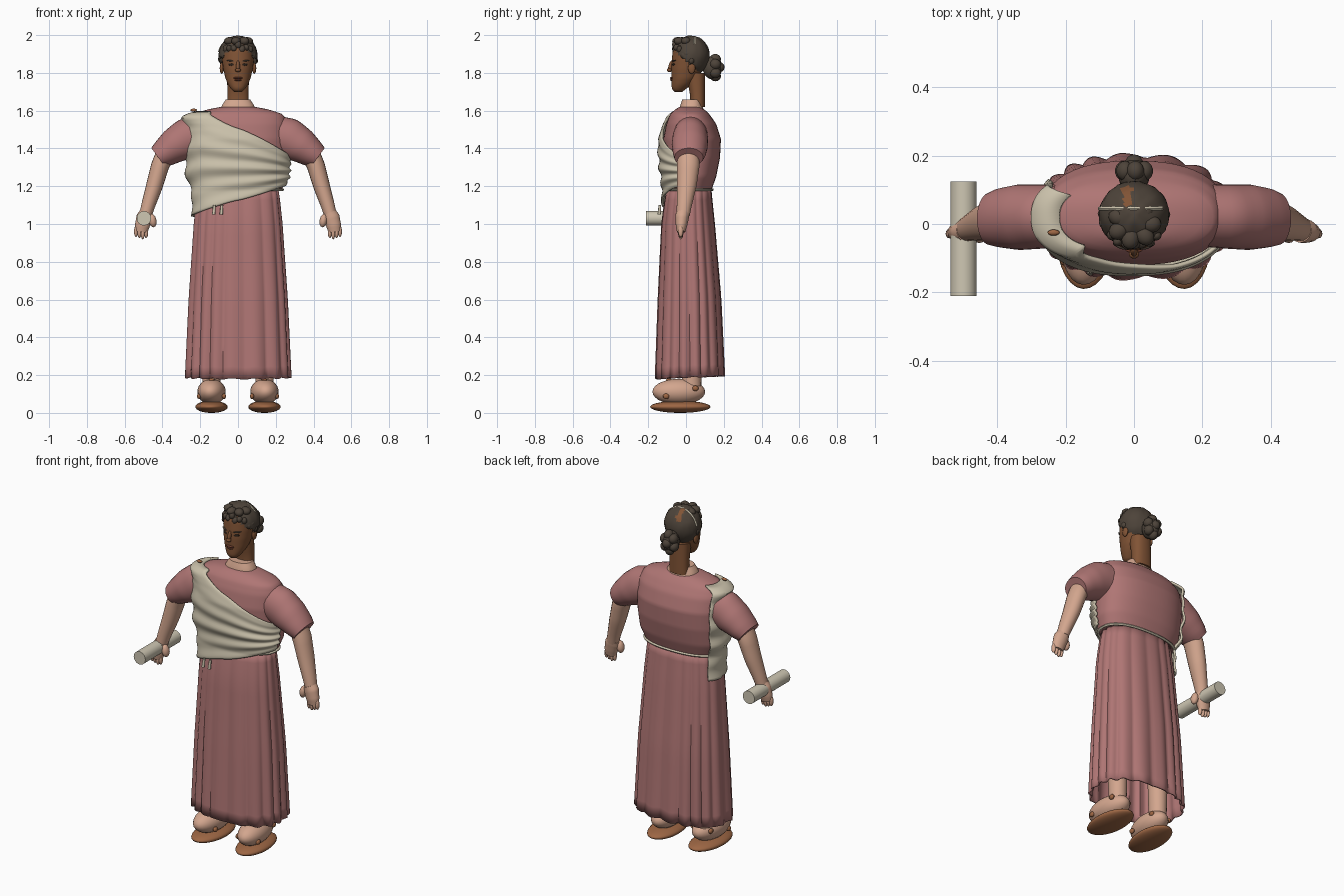
import bpy, bmesh, math
from math import sin, cos, pi, radians
from mathutils import Vector

if "Cube" in bpy.data.objects:
    bpy.data.objects.remove(bpy.data.objects["Cube"])


def material(name, r, g, b):
    m = bpy.data.materials.new(name)
    m.use_nodes = True
    m.diffuse_color = (r, g, b, 1)
    bsdf = m.node_tree.nodes["Principled BSDF"]
    bsdf.inputs["Base Color"].default_value = (r, g, b, 1)
    bsdf.inputs["Roughness"].default_value = 0.8
    return m


ROSE = material("rose cloth", 0.43, 0.18, 0.175)
CREAM = material("cream cloth", 0.60, 0.54, 0.41)
PAPER = material("parchment", 0.62, 0.57, 0.45)
FACE = material("dark skin", 0.22, 0.088, 0.036)
SKIN = material("light skin", 0.65, 0.38, 0.27)
HAIR = material("dark hair", 0.075, 0.057, 0.042)
LEATHER = material("leather", 0.34, 0.135, 0.058)
INK = material("eye dark", 0.02, 0.014, 0.01)
LIP = material("lip", 0.15, 0.045, 0.025)


def finish(ob, mat, angle=50):
    ob.data.materials.append(mat)
    bpy.ops.object.select_all(action='DESELECT')
    ob.select_set(True)
    bpy.context.view_layer.objects.active = ob
    bpy.ops.object.shade_smooth_by_angle(angle=radians(angle))
    return ob


def surface(name, fn, nu, nv, mat, wrap=True, caps=False, thick=0):
    """Skin a grid of points fn(u, v), u and v from 0 to 1."""
    bm = bmesh.new()
    cols = nu if wrap else nu + 1
    rows = [[bm.verts.new(fn(i / nu, j / nv)) for i in range(cols)] for j in range(nv + 1)]
    for a, b in zip(rows, rows[1:]):
        for i in range(nu):
            k = (i + 1) % cols
            bm.faces.new((a[i], a[k], b[k], b[i]))
    if caps:
        bm.faces.new(rows[0][::-1])
        bm.faces.new(rows[-1])
    bmesh.ops.recalc_face_normals(bm, faces=bm.faces)
    me = bpy.data.meshes.new(name)
    bm.to_mesh(me)
    bm.free()
    ob = bpy.data.objects.new(name, me)
    bpy.context.collection.objects.link(ob)
    if thick:
        mod = ob.modifiers.new("thickness", 'SOLIDIFY')
        mod.thickness, mod.offset = thick, -1
    return finish(ob, mat)


def ball(name, loc, size, mat, rot=(0, 0, 0), seg=20):
    bpy.ops.mesh.primitive_uv_sphere_add(segments=seg, ring_count=seg // 2, location=loc, rotation=rot)
    ob = bpy.context.object
    ob.name, ob.scale = name, size
    return finish(ob, mat)


def lerp_table(table, t):
    """Interpolate rows keyed by their first number."""
    t = min(max(t, table[0][0]), table[-1][0])
    for a, b in zip(table, table[1:]):
        if t <= b[0]:
            f = (t - a[0]) / (b[0] - a[0])
            return [p + (q - p) * f for p, q in zip(a, b)]


def section(table, ang, z, out=0.0, power=0.85):
    """Point on a rounded body whose rows are (z, half width, front y, back y)."""
    _, rx, yf, yb = lerp_table(table, z)
    bend = lambda c: math.copysign(abs(c) ** power, c)
    return Vector(((rx + out) * bend(cos(ang)),
                   (yf + yb) / 2 + ((yb - yf) / 2 + out) * bend(sin(ang)), z))


def body(name, table, mat, nu=48, nv=30, **kw):
    lo, hi = table[0][0], table[-1][0]
    return surface(name, lambda u, v: section(table, u * 2 * pi, lo + (hi - lo) * v, power=kw.get("power", 0.85)),
                   nu, nv, mat, caps=True)


def tube(name, path, mat, nu=20, nv=16):
    """Tube along rows of (t, x, y, z, radius in xz plane, radius in y)."""
    def fn(u, v):
        _, x, y, z, ra, rb = lerp_table(path, v)
        a, b = lerp_table(path, max(v - 0.1, 0)), lerp_table(path, min(v + 0.1, 1))
        d = Vector((b[1] - a[1], 0, b[3] - a[3])).normalized()
        return Vector((x, y, z)) + Vector((-d.z, 0, d.x)) * ra * cos(u * 2 * pi) + Vector((0, rb * sin(u * 2 * pi), 0))
    return surface(name, fn, nu, nv, mat, caps=True)


# Tunic top
TORSO = [(1.00, .238, -.13, .15), (1.10, .225, -.12, .14), (1.18, .232, -.10, .135), (1.25, .258, -.105, .16),
         (1.35, .265, -.115, .18), (1.45, .268, -.12, .185), (1.53, .262, -.105, .16),
         (1.58, .24, -.085, .125), (1.605, .17, -.06, .10), (1.62, .09, -.035, .075)]
body("tunic_top", TORSO[2:], ROSE, nv=36)

# Pleated skirt, open at the hem
SKIRT = [(.18, .278, -.158, .2), (.6, .26, -.145, .182), (1.0, .234, -.128, .15),
         (1.12, .222, -.113, .138), (1.19, .212, -.1, .132)]


def skirt_point(u, v):
    a = u * 2 * pi
    fold = abs(sin(9 * a + 0.8 * sin(3 * a))) - 0.5
    p = section(SKIRT, a, .18 + 1.01 * v, fold * 0.016 * (1 - 0.7 * v))
    p.z += (1 - v) * 0.008 * (1 + sin(a) + 0.4 * sin(18 * a))
    return p


surface("skirt", skirt_point, 180, 16, ROSE, thick=0.008)


# Draped sash: from the left waist across the chest and over the right shoulder
def sash_point(u, v):
    a = radians(-8 - 204 * u)
    x = 0.265 * cos(a)
    top = min(1.507 - 0.545 * x, 1.598)
    low = 1.125 + 0.29 * x
    if sin(a) > 0:
        low = 1.04
    z = low + (top - low) * v
    folds = 0.007 * sin(2 * pi * (4.5 * v + 0.6 * u)) * sin(pi * min(v * 1.1, 1))
    front = max(-sin(a), 0) * 0.016 * sin(pi * v) ** 0.5
    shoulder = 0.04 * max(-cos(a), 0) ** 2 * max(0, 1 - abs(z - 1.565) / 0.05)
    return section(TORSO, a, z, 0.016 + folds + front + shoulder)


surface("sash", sash_point, 70, 44, CREAM, wrap=False, thick=0.012)


# Waist cord, its two ends and the shoulder pin
def cord_point(u, v):
    p = section(TORSO, u * 2 * pi, 1.182, 0.004 + 0.007 * cos(v * 2 * pi))
    p.z += 0.007 * sin(v * 2 * pi)
    return p


surface("waist_cord", cord_point, 60, 8, CREAM)
for x in (-.125, -.085):
    tube("cord_end", [(0, x, -.138, 1.1, .007, .007), (1, x - .004, -.142, 1.05, .009, .009)], CREAM, 8, 2)
ball("shoulder_pin", (-.235, -.025, 1.603), (.018, .009, .008), LEATHER, seg=12)

# Neck and head
body("neck_base", [(1.58, .10, -.04, .1), (1.625, .088, -.032, .088), (1.658, .065, -.02, .08)], SKIN, nv=4)
body("neck", [(1.62, .058, .022, .1), (1.68, .056, .022, .1), (1.80, .058, 0, .1)], FACE, nu=24, nv=6)
HEAD = [(1.70, .022, -.062, -.02), (1.715, .037, -.075, .0), (1.74, .053, -.076, .03), (1.77, .066, -.076, .06),
        (1.82, .078, -.078, .09), (1.87, .085, -.075, .105), (1.92, .085, -.07, .11),
        (1.96, .07, -.05, .09), (1.985, .03, -.01, .05)]
body("head", HEAD, FACE, nu=32, nv=28, power=0.95)
ball("nose_bridge", (0, -.08, 1.835), (.010, .013, .032), FACE, (radians(-14), 0, 0))
ball("nose_tip", (0, -.088, 1.815), (.015, .013, .011), FACE)
ball("upper_lip", (0, -.076, 1.773), (.025, .009, .006), LIP)
ball("lower_lip", (0, -.075, 1.763), (.02, .009, .006), LIP)
for s in (-1, 1):
    ball("eye", (s * .036, -.066, 1.844), (.017, .006, .007), INK, (0, s * radians(-8), s * radians(20)), 12)
    ball("eyebrow", (s * .04, -.064, 1.864), (.024, .008, .004), HAIR, (0, s * radians(-8), s * radians(22)), 12)
    ball("ear", (s * .086, .03, 1.825), (.011, .02, .03), FACE, seg=12)

# Hair cap trimmed along a sloping hairline
hair = ball("hair", (0, .027, 1.891), (.103, .098, .106), HAIR, seg=40)
bm = bmesh.new()
bm.from_mesh(hair.data)
world = lambda p: Vector((p.x * .103, p.y * .098 + .027, p.z * .106 + 1.891))
trim = [f for f in bm.faces if (lambda p: p.z < 1.925 - 0.95 * (p.y + .065))(world(f.calc_center_median()))]
bmesh.ops.delete(bm, geom=trim, context='FACES')
for v in bm.verts:
    v.co *= 1 + 0.022 * sin(13 * v.co.x + 5 * v.co.z) * sin(9 * v.co.y)
hair.data.materials.append(FACE)
for f in bm.faces:
    p = world(f.calc_center_median())
    if abs(p.x + .02) < .014 and .055 < p.y < .11 and p.z > 1.93:
        f.material_index = 1
bm.to_mesh(hair.data)
bm.free()

# Curls along the hairline
for i in range(13):
    a = radians(-180 + 15 * i)
    y = .03 + .088 * sin(a)
    ball("hairline_curl", (.088 * cos(a), y, 1.94 - 0.75 * (y + .06) + .012 * sin(i * 2.4)),
         (.018, .016, .021), HAIR, (0, i, i), 12)
for i in range(7):
    a = i * 0.9
    ball("crown_curl", (.05 * cos(a), .0 + .045 * sin(a), 1.968), (.03, .026, .022), HAIR, (0, 0, a), 12)

# Bun of coiled locks
ball("bun_core", (0, .14, 1.828), (.045, .052, .062), HAIR)
for i in range(6):
    a = i * pi / 3 + 0.4
    ball("bun_lock", (.033 * cos(a), .155, 1.828 + .045 * sin(a)), (.026, .03, .028), HAIR, seg=14)
ball("bun_tip", (0, .18, 1.83), (.026, .024, .026), HAIR, seg=14)


# Ribbon over the crown
def ribbon_point(u, v):
    a, b = radians(38 + 130 * u), v * 2 * pi
    r = .104 + .004 * cos(b)
    return Vector((r * cos(a), .045 + .006 * sin(b), 1.888 + r * sin(a)))


surface("hair_ribbon", ribbon_point, 24, 8, CREAM, wrap=False)

for s in (-1, 1):
    # Sleeve, arm and hand
    tube("sleeve", [(0, s * .19, .025, 1.47, .105, .09), (.3, s * .27, .022, 1.452, .108, .094),
                    (.6, s * .335, .02, 1.415, .094, .096), (.85, s * .395, .018, 1.372, .074, .086),
                    (1, s * .422, .015, 1.352, .062, .076)], ROSE, 28)
    tube("arm", [(0, s * .36, .012, 1.43, .05, .058), (.3, s * .412, .012, 1.31, .048, .06),
                 (.6, s * .443, .004, 1.2, .044, .052), (.85, s * .478, -.01, 1.09, .036, .039),
                 (1, s * .49, -.015, 1.045, .033, .035)], SKIN)
    tube("palm", [(0, s * .485, -.017, 1.06, .036, .037), (.3, s * .495, -.02, 1.035, .043, .036),
                  (.7, s * .507, -.024, .99, .039, .03), (1, s * .512, -.026, .958, .032, .022)], SKIN)
    for i in range(4):
        x = s * (.486 + .018 * i)
        tip = .922 + .006 * abs(i - 1)
        ball("finger", (x, -.028, tip + .027), (.0105, .014, .03), SKIN, seg=12)
    ball("thumb", (s * .452, -.032, 1.018), (.021, .024, .036), SKIN, (0, s * radians(10), 0), 14)

    # Leg, foot and sandal
    x = s * .14
    tube("leg", [(0, x, .03, .6, .06, .06), (1, x, .03, .1, .046, .05)], SKIN, 20, 4)
    ball("foot", (x, -.038, .112), (.075, .14, .068), SKIN, (0, 0, s * radians(4)), 28)
    ball("sole", (x, -.03, .032), (.086, .16, .032), LEATHER, (0, 0, s * radians(3)), 28)
    ball("toe_knot", (x, -.09, .173), (.016, .018, .01), LEATHER, seg=10)
    for side in (-1, 1):
        ball("heel_stud", (x + side * .058, .05, .13), (.012, .017, .015), LEATHER, seg=10)
        ball("toe_stud", (x + side * .066, -.105, .088), (.012, .017, .015), LEATHER, seg=10)

# Scroll held in the right hand
bpy.ops.mesh.primitive_cylinder_add(vertices=32, radius=.038, depth=.335, location=(-.498, -.043, 1.03),
                                    rotation=(pi / 2, 0, 0))
bpy.context.object.name = "scroll"
finish(bpy.context.object, PAPER)
